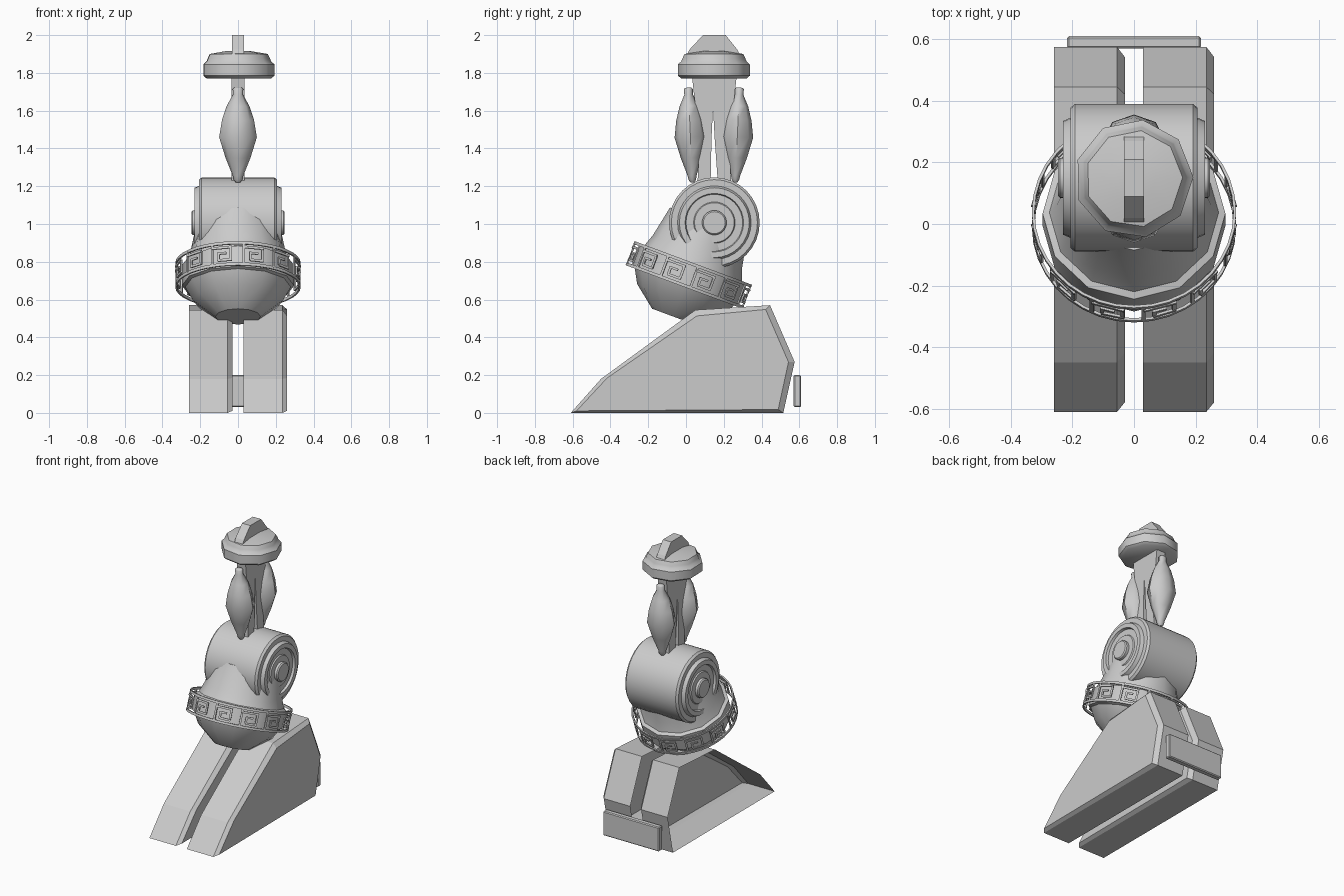
import bpy, bmesh, math
from mathutils import Matrix, Vector

cube = bpy.data.objects.get("Cube")
if cube:
    bpy.data.objects.remove(cube, do_unlink=True)

stone = bpy.data.materials.new("light_grey")
stone.use_nodes = True
GREY = (0.6, 0.6, 0.6, 1)
stone.diffuse_color = GREY
stone.node_tree.nodes["Principled BSDF"].inputs["Base Color"].default_value = GREY


def finish(name, bm, angle=35, matrix=None):
    """Turn a bmesh into a shaded object."""
    bmesh.ops.recalc_face_normals(bm, faces=bm.faces)
    if matrix:
        bm.transform(matrix)
    mesh = bpy.data.meshes.new(name)
    bm.to_mesh(mesh)
    bm.free()
    mesh.materials.append(stone)
    ob = bpy.data.objects.new(name, mesh)
    bpy.context.collection.objects.link(ob)
    bpy.ops.object.select_all(action='DESELECT')
    ob.select_set(True)
    bpy.context.view_layer.objects.active = ob
    if angle:
        bpy.ops.object.shade_smooth_by_angle(angle=math.radians(angle))
    return ob


def lathe(name, profile, segs, matrix, angle=35, ring=False, squash=1, turn=0):
    """Spin (radius, height) points about z; a ring closes on itself."""
    bm = bmesh.new()
    loops = []
    for r, h in profile:
        loops.append([bm.verts.new((r * math.sin(a), -r * math.cos(a) * squash, h))
                      for a in (math.tau * i / segs + turn for i in range(segs))])
    pairs = list(zip(loops, loops[1:]))
    if ring:
        pairs.append((loops[-1], loops[0]))
    for lo, hi in pairs:
        for i in range(segs):
            j = (i + 1) % segs
            bm.faces.new((lo[i], lo[j], hi[j], hi[i]))
    if not ring:
        bm.faces.new(loops[0][::-1])
        bm.faces.new(loops[-1])
    return finish(name, bm, angle, matrix)


def slab(name, outline, x0, x1, bevel=0.0):
    """Extrude a (y, z) outline from x0 to x1."""
    bm = bmesh.new()
    face = bm.faces.new([bm.verts.new((x0, y, z)) for y, z in outline])
    new = bmesh.ops.extrude_face_region(bm, geom=[face])["geom"]
    bmesh.ops.translate(bm, vec=(x1 - x0, 0, 0),
                        verts=[g for g in new if isinstance(g, bmesh.types.BMVert)])
    if bevel:
        bmesh.ops.bevel(bm, geom=bm.edges[:], offset=bevel, segments=1, affect='EDGES')
    return finish(name, bm, 0)


# Feet: hollow wedges, open on one side and chamfered round the other
FOOT = [(-0.61, 0), (-0.45, 0.18), (0.05, 0.545), (0.445, 0.57), (0.575, 0.27), (0.515, 0)]
for name, x in (("right_foot", -0.26), ("left_foot", 0.03)):
    bm = bmesh.new()
    centre = Vector((0.12, 0.26))
    rows = []
    for dx, inset in ((0, 0), (0.205, 0), (0.23, 0.025)):
        row = []
        for y, z in FOOT:
            away = (centre - Vector((y, z))).normalized() * inset * 1.3
            row.append(bm.verts.new((x + dx, y + away.x, z + away.y)))
        rows.append(row)
    for a, b in zip(rows, rows[1:]):
        for i in range(len(FOOT)):
            j = (i + 1) % len(FOOT)
            bm.faces.new((a[i], b[i], b[j], a[j]))
    bm.faces.new(rows[-1])
    finish(name, bm, 0)

# Plate joining the heels
slab("heel_plate", [(0.57, 0.03), (0.61, 0.03), (0.61, 0.2), (0.57, 0.2)], -0.217, 0.217, 0.006)

# Tilted ankle cup with its belt
TILT = Matrix.Translation((0, 0.015, 0.73)) @ Matrix.Rotation(math.radians(-20.4), 4, 'X')
lathe("ankle_cup", [(0.12, -0.235), (0.24, -0.14), (0.28, -0.068), (0.297, -0.06),
                    (0.297, 0.055), (0.275, 0.065), (0.252, 0.13), (0.218, 0.3)], 12, TILT)

# Open key-pattern band standing just outside the belt
for name, h in (("lower_rail", -0.06), ("upper_rail", 0.06)):
    lathe(name, [(0.323, h - 0.008), (0.332, h - 0.008), (0.332, h + 0.008), (0.323, h + 0.008)],
          36, TILT, ring=True)
BARS = [(-0.055, 0, 0.013, 0.12), (0, 0.036, 0.11, 0.013), (0.048, 0, 0.013, 0.075),
        (0.015, -0.034, 0.075, 0.013), (-0.02, -0.012, 0.013, 0.045), (0, 0.005, 0.045, 0.012)]
bm = bmesh.new()
COUNT = 12
for k in range(COUNT):
    for t, h, w, tall in BARS:
        spin = Matrix.Rotation(math.tau * (k + 0.5) / COUNT + t / 0.328, 4, 'Z')
        bmesh.ops.create_cube(bm, size=1, matrix=spin @ Matrix.Translation((0, -0.327, h))
                              @ Matrix.Diagonal((w, 0.008, tall, 1)))
finish("key_pattern", bm, 0, TILT)

# Hinge drum with stepped discs and hubs on both ends
END = [(0.058, 0.247), (0.065, 0.24), (0.065, 0.222), (0.105, 0.222), (0.11, 0.214),
       (0.15, 0.214), (0.155, 0.23), (0.185, 0.23), (0.195, 0.206), (0.228, 0.206), (0.24, 0.192)]
DRUM = Matrix.Translation((0, 0.15, 1.007)) @ Matrix.Rotation(math.pi / 2, 4, 'Y')
lathe("hinge_drum", [(r, -h) for r, h in END] + END[::-1], 32, DRUM)

# Flat shin post, slit up the middle
slab("shin_post", [(0.03, 1.8), (0.045, 1.66), (0.075, 1.5), (0.06, 1.2), (0.13, 1.2),
                   (0.135, 1.45), (0.143, 1.62), (0.152, 1.45), (0.17, 1.2), (0.24, 1.2),
                   (0.225, 1.5), (0.255, 1.66), (0.27, 1.8)], -0.034, 0.034)

# Spindles in front of and behind the post
SPINDLE = [(0.012, -0.25), (0.024, -0.235), (0.028, -0.215), (0.066, -0.12), (0.1, -0.01),
           (0.085, 0.08), (0.06, 0.155), (0.027, 0.215), (0.028, 0.245), (0.02, 0.252)]
for name, y, lean in (("front_spindle", 0.023, 2.5), ("back_spindle", 0.272, -2.5)):
    place = Matrix.Translation((0, y, 1.47)) @ Matrix.Rotation(math.radians(lean), 4, 'X')
    lathe(name, SPINDLE, 8, place, 50, squash=0.84)

# Cap with rolled rim and a crest on top
CAP = Matrix.Translation((0, 0.147, 0))
lathe("cap", [(0.175, 1.77), (0.193, 1.785), (0.193, 1.845), (0.175, 1.862), (0.17, 1.875),
              (0.158, 1.9), (0.07, 1.915)], 9, CAP, 42, turn=0.2)
slab("cap_crest", [(0.0, 1.89), (0.02, 1.925), (0.09, 2.0), (0.21, 2.0), (0.27, 1.925), (0.29, 1.89)],
     -0.032, 0.032)
